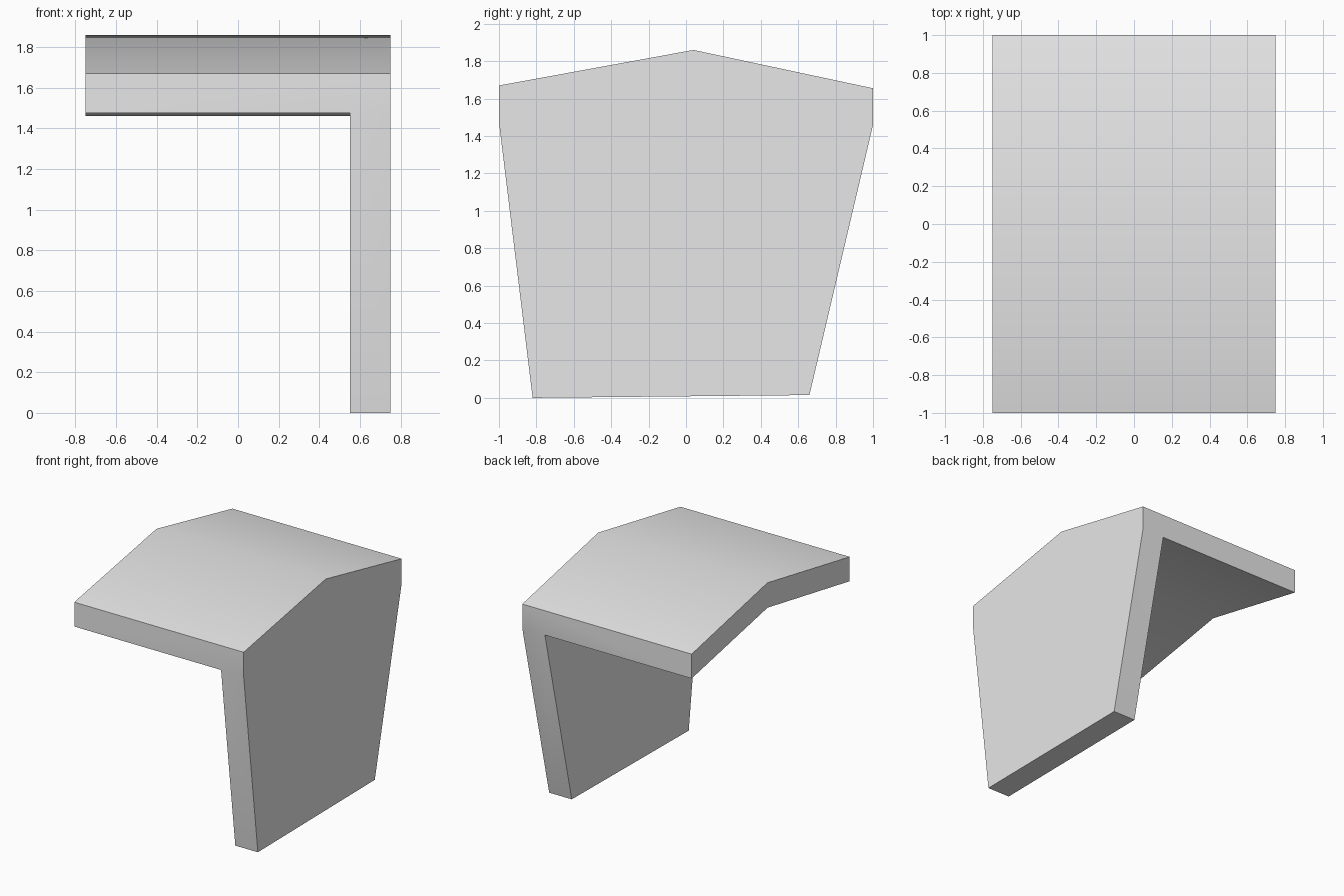
import bpy, bmesh, math

cube = bpy.data.objects.get("Cube")
if cube:
    bpy.data.objects.remove(cube, do_unlink=True)

grey = bpy.data.materials.new("plain_grey")
grey.use_nodes = True
colour = (0.8, 0.8, 0.8, 1)
grey.diffuse_color = colour
grey.node_tree.nodes["Principled BSDF"].inputs["Base Color"].default_value = colour

# Side profile as (y, z): roof top, roof underside, foot of the wall
TOP = [(-1, 1.67), (0.04, 1.86), (1, 1.655)]
UNDER = [(-1, 1.475), (0.04, 1.66), (1, 1.46)]
FOOT = [(-0.82, 0), (0.66, 0.015)]
OUTER, INNER, EDGE = 0.75, 0.55, -0.75

bm = bmesh.new()


def row(profile, x):
    return [bm.verts.new((x, y, z)) for y, z in profile]


def strip(a, b):
    for i in range(len(a) - 1):
        bm.faces.new((a[i], a[i + 1], b[i + 1], b[i]))


# Pitched roof slab, open towards the wall
top_edge, top_wall = row(TOP, EDGE), row(TOP, OUTER)
under_edge, under_inner = row(UNDER, EDGE), row(UNDER, INNER)
strip(top_edge, top_wall)
strip(under_edge, under_inner)
strip(top_edge, under_edge)

# Tapered wall under one side of the roof
foot_inner, foot_outer = row(FOOT, INNER), row(FOOT, OUTER)
side = row([UNDER[0], UNDER[2]], OUTER)
strip(foot_inner, foot_outer)
bm.faces.new(under_inner + foot_inner[::-1])
bm.faces.new(top_wall + [side[1], foot_outer[1], foot_outer[0], side[0]])

# Front and back ends
for end, k in ((0, 0), (2, 1)):
    bm.faces.new((top_edge[end], under_edge[end], under_inner[end],
                  side[k], top_wall[end]))
    bm.faces.new((under_inner[end], foot_inner[k], foot_outer[k], side[k]))

bmesh.ops.recalc_face_normals(bm, faces=bm.faces)
mesh = bpy.data.meshes.new("roof_and_wall")
bm.to_mesh(mesh)
bm.free()
mesh.materials.append(grey)
shelter = bpy.data.objects.new("roof_and_wall", mesh)
bpy.context.collection.objects.link(shelter)

bpy.context.view_layer.objects.active = shelter
shelter.select_set(True)
bpy.ops.object.shade_smooth_by_angle(angle=math.radians(30))
